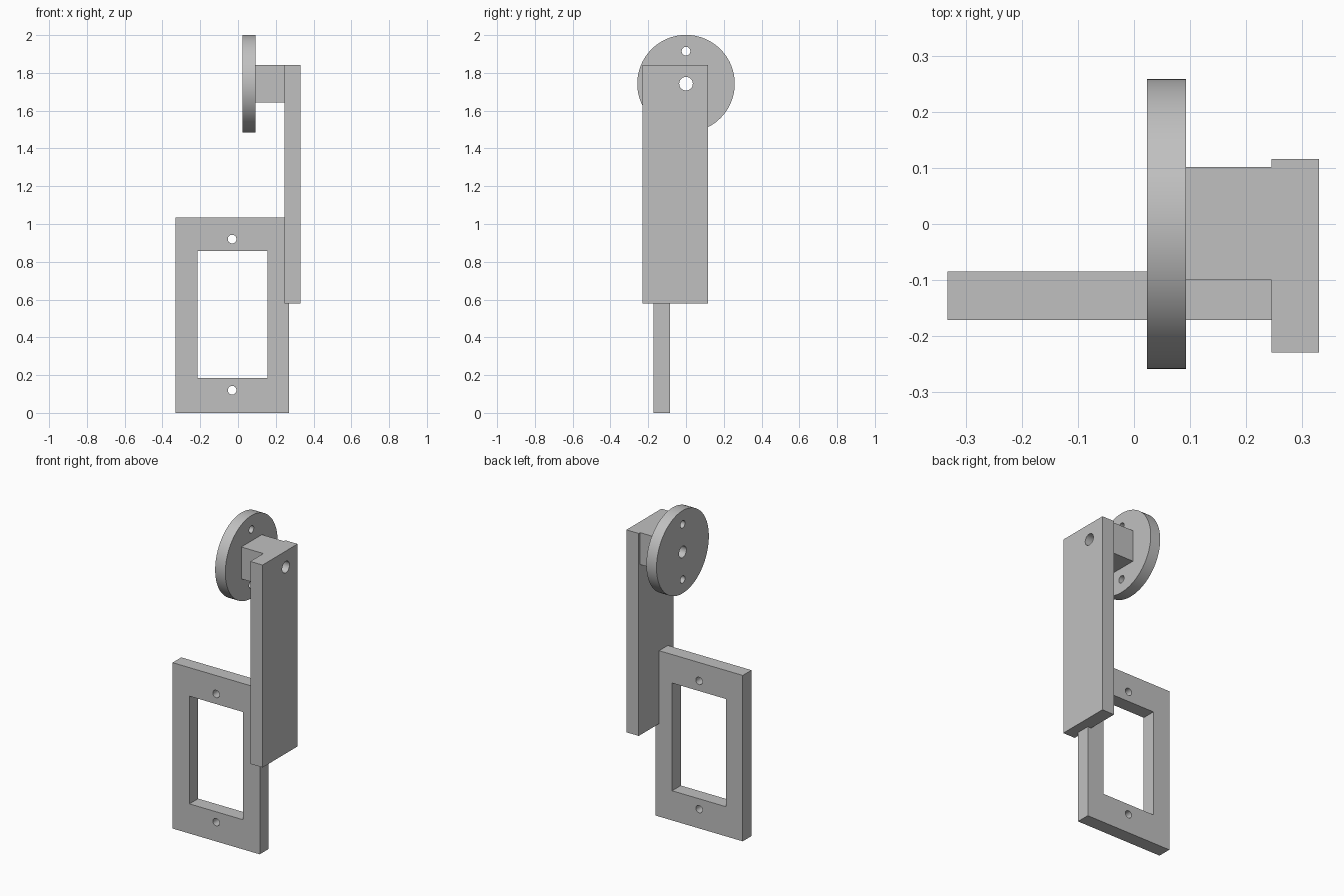
import bpy
from math import pi
from mathutils import Vector

if "Cube" in bpy.data.objects:
    bpy.data.objects.remove(bpy.data.objects["Cube"], do_unlink=True)

# One plain grey for everything
grey = bpy.data.materials.new("plain grey")
grey.use_nodes = True
colour = (0.53, 0.53, 0.53, 1)
grey.diffuse_color = colour
grey.node_tree.nodes["Principled BSDF"].inputs["Base Color"].default_value = colour


def finish(name):
    ob = bpy.context.object
    ob.name = ob.data.name = name
    ob.data.materials.append(grey)
    bpy.ops.object.transform_apply(location=True, rotation=True, scale=True)
    return ob


def box(name, low, high):
    low, high = Vector(low), Vector(high)
    bpy.ops.mesh.primitive_cube_add(size=1, location=(low + high) / 2)
    bpy.context.object.scale = high - low
    return finish(name)


def rod(name, centre, radius, depth, axis, sides=32):
    turn = (0, pi / 2, 0) if axis == "x" else (pi / 2, 0, 0)
    bpy.ops.mesh.primitive_cylinder_add(vertices=sides, radius=radius, depth=depth,
                                        location=centre, rotation=turn)
    return finish(name)


def cut(target, cutter):
    cutter.hide_render = True
    mod = target.modifiers.new("cut", "BOOLEAN")
    mod.operation, mod.solver, mod.object = "DIFFERENCE", "EXACT", cutter
    bpy.ops.object.select_all(action="DESELECT")
    target.select_set(True)
    bpy.context.view_layer.objects.active = target
    bpy.ops.object.modifier_apply(modifier=mod.name)
    bpy.data.objects.remove(cutter, do_unlink=True)


def smooth(ob):
    bpy.ops.object.select_all(action="DESELECT")
    ob.select_set(True)
    bpy.context.view_layer.objects.active = ob
    bpy.ops.object.shade_smooth_by_angle(angle=pi / 6)


hub_z = 1.743

# Rectangular mounting frame with a window and two screw holes
frame = box("mounting_frame", (-0.332, -0.171, 0), (0.27, -0.085, 1.035))
cut(frame, box("window_cutter", (-0.215, -0.4, 0.185), (0.155, 0.2, 0.857)))
for z in (0.12, 0.92):
    cut(frame, rod("screw_cutter", (-0.031, -0.13, z), 0.023, 0.4, "y"))

# Upright arm and the square block joining it to the disc
arm = box("upright_arm", (0.245, -0.229, 0.58), (0.33, 0.116, 1.843))
block = box("spacer_block", (0.093, -0.1, 1.644), (0.245, 0.102, 1.843))

# Round end disc with two small holes
disc = rod("round_disc", (0.058, 0, hub_z), 0.258, 0.07, "x", 96)
for side in (-1, 1):
    cut(disc, rod("pin_cutter", (0.058, 0, hub_z + side * 0.172), 0.023, 0.4, "x"))

# Shaft bore through disc, block and arm
for part in (arm, block, disc):
    cut(part, rod("bore_cutter", (0.18, 0, hub_z), 0.036, 1, "x"))

for part in (frame, arm, block, disc):
    smooth(part)
